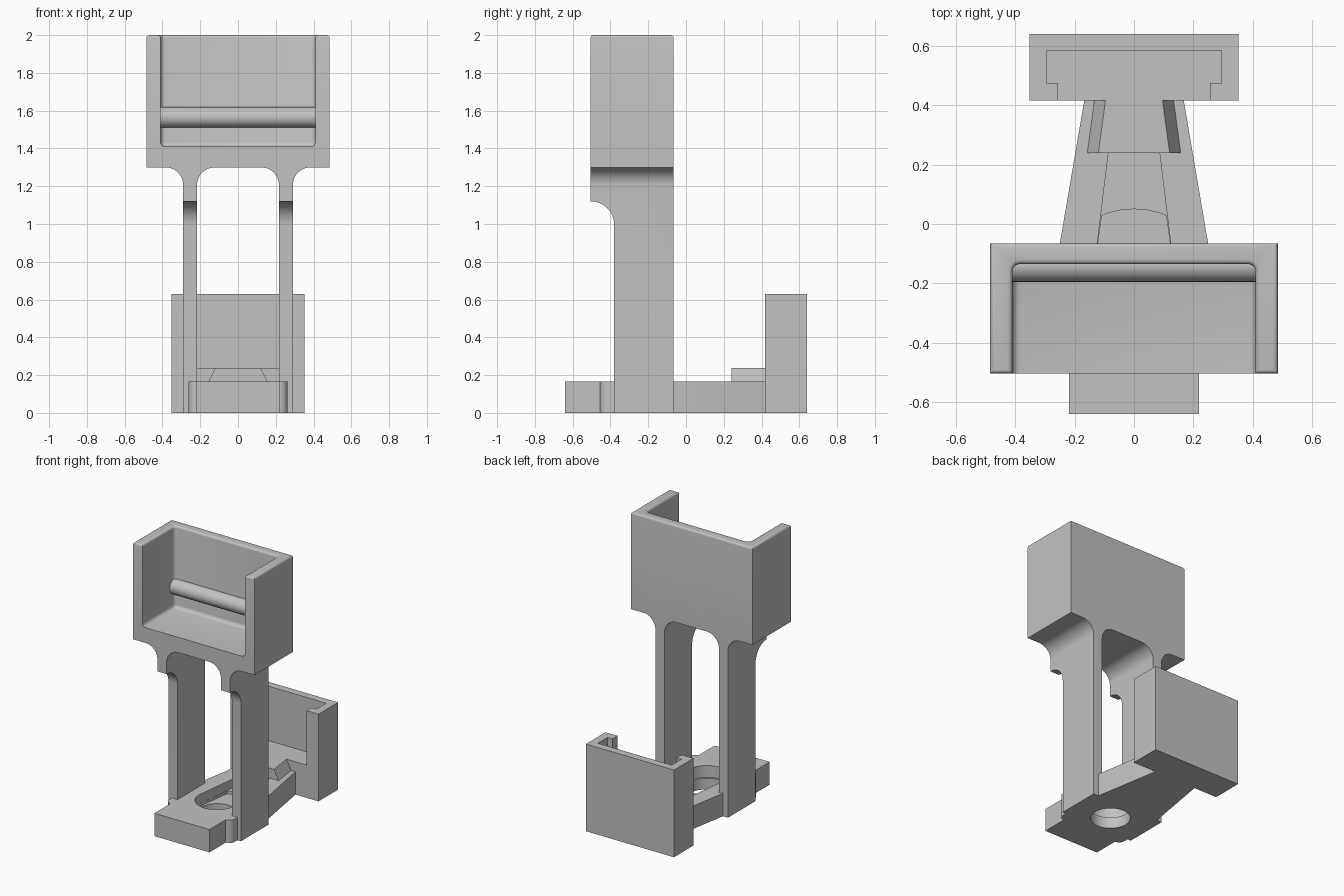
import bpy, bmesh, math

if "Cube" in bpy.data.objects:
    bpy.data.objects.remove(bpy.data.objects["Cube"], do_unlink=True)

grey = bpy.data.materials.new("plain grey")
grey.use_nodes = True
grey.diffuse_color = (0.54, 0.54, 0.54, 1)
grey.node_tree.nodes["Principled BSDF"].inputs["Base Color"].default_value = (0.54, 0.54, 0.54, 1)


def finish(name, bm):
    bmesh.ops.recalc_face_normals(bm, faces=bm.faces)
    mesh = bpy.data.meshes.new(name)
    bm.to_mesh(mesh)
    bm.free()
    mesh.materials.append(grey)
    obj = bpy.data.objects.new(name, mesh)
    bpy.context.collection.objects.link(obj)
    return obj


def prism(name, points, axis, low, high):
    """Closed solid from a 2D outline swept along one axis."""
    place = {"x": lambda p, d: (d, p[0], p[1]),
             "y": lambda p, d: (p[0], d, p[1]),
             "z": lambda p, d: (p[0], p[1], d)}[axis]
    bm = bmesh.new()
    a = [bm.verts.new(place(p, low)) for p in points]
    b = [bm.verts.new(place(p, high)) for p in points]
    bm.faces.new(a)
    bm.faces.new(b[::-1])
    for i in range(len(points)):
        bm.faces.new((a[i], a[i - 1], b[i - 1], b[i]))
    return finish(name, bm)


def arc(cx, cy, r, start, end, n=12):
    angles = [math.radians(start + (end - start) * i / n) for i in range(n + 1)]
    return [(cx + r * math.cos(a), cy + r * math.sin(a)) for a in angles]


def mirrored(half):
    """Complete an outline from its +x half."""
    return half + [(-x, y) for x, y in reversed(half)]


def activate(obj):
    bpy.ops.object.select_all(action="DESELECT")
    obj.select_set(True)
    bpy.context.view_layer.objects.active = obj


def carve(obj, cutter):
    activate(obj)
    mod = obj.modifiers.new("cut", "BOOLEAN")
    mod.operation, mod.solver, mod.object = "DIFFERENCE", "EXACT", cutter
    bpy.ops.object.modifier_apply(modifier=mod.name)
    bpy.data.objects.remove(cutter, do_unlink=True)


def bevel_edges(obj, rule, width, segments=4):
    bm = bmesh.new()
    bm.from_mesh(obj.data)
    edges = [e for e in bm.edges if all(rule(v.co) for v in e.verts)
             and e.calc_face_angle(0) > 0.5]
    bmesh.ops.bevel(bm, geom=edges, offset=width, segments=segments,
                    affect="EDGES", profile=0.5)
    bm.to_mesh(obj.data)
    bm.free()


# Upright frame: upper tray block and two legs with flared tops
frame = prism("upright_frame", mirrored(
    [(0.485, 2.0), (0.485, 1.30)] + arc(0.385, 1.205, 0.095, 90, 180)
    + [(0.29, 0), (0.217, 0)] + arc(0.122, 1.205, 0.095, 0, 90)), "y", -0.505, -0.065)

# Curved setback on the front of the legs
carve(frame, prism("leg_cutter", [(-0.7, -0.1), (-0.38, -0.1)]
                   + arc(-0.505, 0.995, 0.125, 0, 90) + [(-0.7, 1.12)], "x", -0.6, 0.6))

# Tray cavity, open at the front and top
cavity = prism("tray_cutter", [(-0.41, 1.41), (0.41, 1.41), (0.41, 2.3), (-0.41, 2.3)],
               "y", -0.8, -0.135)
bevel_edges(cavity, lambda c: True, 0.025)
carve(frame, cavity)
bevel_edges(frame, lambda c: c.z > 1.995, 0.015, 4)

# Round bar along the back wall of the tray
bar = prism("tray_bar", arc(-0.14, 1.565, 0.055, 0, 345, 23), "x", -0.42, 0.42)

# Tapered base plate with rounded shoulders
base = prism("base_plate", mirrored(
    [(0.22, -0.64)] + arc(0.22, -0.413, 0.042, -90, 0, 6)
    + [(0.262, -0.37), (0.25, -0.065), (0.162, 0.45)]), "z", 0, 0.165)

# Keyhole pocket, deeper around the through hole
carve(base, prism("slot_cutter", arc(0, -0.24, 0.145, 180, 360, 24)
                  + [(0.085, 0.25), (-0.085, 0.25)], "z", 0.1, 0.4))
carve(base, prism("pocket_cutter", arc(0, -0.24, 0.145, 180, 360, 24)
                  + arc(0, -0.24, 0.29, 68, 112, 10), "z", 0.08, 0.4))
carve(base, prism("hole_cutter", arc(0, -0.24, 0.13, 0, 352.5, 47), "z", -0.1, 0.3))

# Sloped ridge leading into the rear holder
bm = bmesh.new()
corners = [bm.verts.new((s * w, y, z)) for s in (-1, 1)
           for w, y, z in ((0.16, 0.24, 0.16), (0.12, 0.24, 0.237),
                           (0.135, 0.425, 0.16), (0.095, 0.425, 0.237))]
bmesh.ops.convex_hull(bm, input=corners)
ridge = finish("base_ridge", bm)

# Rear holder with a T-shaped slot open at the top and front
holder = prism("rear_holder", mirrored([(0.352, 0.417), (0.352, 0.64)]), "z", 0, 0.63)
carve(holder, prism("holder_cutter", mirrored(
    [(0.257, 0.3), (0.257, 0.475), (0.295, 0.475), (0.295, 0.585)]), "z", 0.237, 0.9))

for obj in (frame, bar, base, ridge, holder):
    activate(obj)
    bpy.ops.object.shade_smooth_by_angle(angle=math.radians(30))
